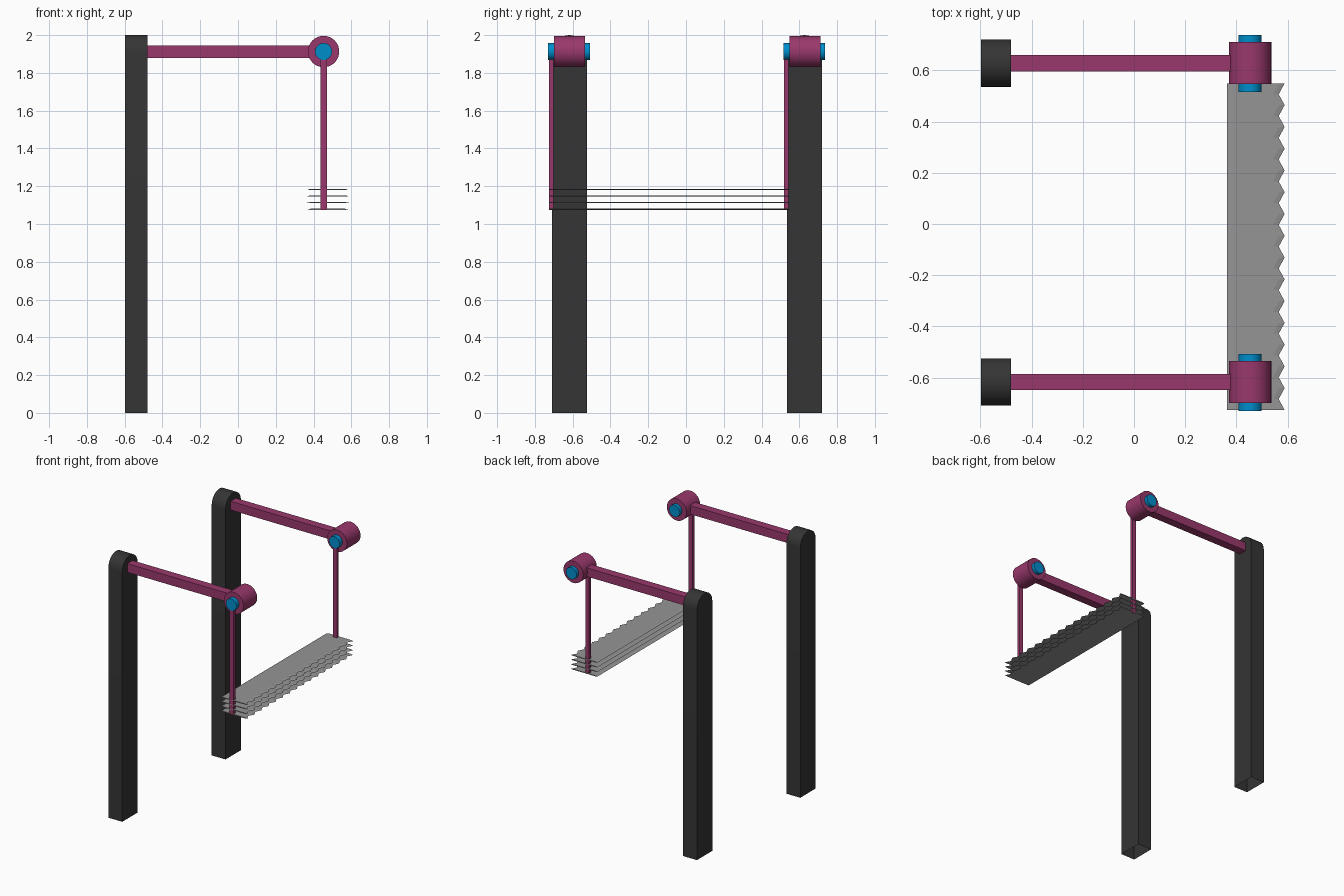
import bpy, bmesh, math
from mathutils import Matrix

if "Cube" in bpy.data.objects:
    bpy.data.objects.remove(bpy.data.objects["Cube"])


def material(name, rgb):
    m = bpy.data.materials.new(name)
    m.diffuse_color = (*rgb, 1)
    m.use_nodes = True
    m.node_tree.nodes["Principled BSDF"].inputs["Base Color"].default_value = m.diffuse_color
    return m


BLACK = material("dark_post", (0.035, 0.035, 0.035))
PURPLE = material("purple", (0.32, 0.04, 0.15))
BLUE = material("blue", (0.0, 0.27, 0.6))
STEEL = material("steel", (0.3, 0.3, 0.3))


def finish(name, bm, mat, smooth=False):
    bmesh.ops.recalc_face_normals(bm, faces=bm.faces)
    me = bpy.data.meshes.new(name)
    bm.to_mesh(me)
    bm.free()
    ob = bpy.data.objects.new(name, me)
    bpy.context.collection.objects.link(ob)
    me.materials.append(mat)
    if smooth:
        bpy.ops.object.select_all(action='DESELECT')
        ob.select_set(True)
        bpy.context.view_layer.objects.active = ob
        bpy.ops.object.shade_smooth_by_angle(angle=math.radians(35))
    return ob


def box(name, lo, hi, mat):
    bm = bmesh.new()
    bmesh.ops.create_cube(bm, size=1)
    for v in bm.verts:
        v.co = [(a + b) / 2 + c * (b - a) for a, b, c in zip(lo, hi, v.co)]
    return finish(name, bm, mat)


def cylinder_y(name, x, z, r, y0, y1, mat):
    bm = bmesh.new()
    place = Matrix.Translation((x, (y0 + y1) / 2, z)) @ Matrix.Rotation(math.pi / 2, 4, 'X')
    bmesh.ops.create_cone(bm, cap_ends=True, segments=32, radius1=r, radius2=r,
                          depth=y1 - y0, matrix=place)
    return finish(name, bm, mat, True)


def post(name, y):
    # arched profile swept in x, left open underneath
    r, n = 0.0925, 16
    prof = [(-r, 0)] + [(-r * math.cos(math.pi * i / n), 2 - r + r * math.sin(math.pi * i / n))
                        for i in range(n + 1)] + [(r, 0)]
    bm = bmesh.new()
    a, b = [[bm.verts.new((x, y + p, z)) for p, z in prof] for x in (-0.597, -0.48)]
    bm.faces.new(a)
    bm.faces.new(b)
    for i in range(len(prof) - 1):
        bm.faces.new((a[i], a[i + 1], b[i + 1], b[i]))
    return finish(name, bm, BLACK, True)


def blade(name, z, y0=-0.726, y1=0.549, teeth=15):
    # strips across the blade: flat middle, ground edges on both sides
    bm = bmesh.new()
    rows = []
    for i in range(2 * teeth + 1):
        y = y0 + (y1 - y0) * i / (2 * teeth)
        tip = 0.588 if i % 2 == 0 else 0.565
        sec = [(0.364, z), (0.384, z + 0.004), (tip - 0.022, z + 0.004),
               (tip, z), (tip - 0.022, z - 0.002), (0.384, z - 0.002)]
        rows.append([bm.verts.new((x, y, h)) for x, h in sec])
    for a, b in zip(rows, rows[1:]):
        for j in range(6):
            k = (j + 1) % 6
            bm.faces.new((a[j], a[k], b[k], b[j]))
    bm.faces.new(rows[0])
    bm.faces.new(rows[-1])
    return finish(name, bm, STEEL)


# the two side assemblies are identical copies shifted along y
HX, HZ = 0.453, 1.913
for side, y in (("front", -0.617), ("back", 0.628)):
    post(side + "_post", y)
    box(side + "_beam", (-0.49, y - 0.032, HZ - 0.033), (0.40, y + 0.032, HZ + 0.033), PURPLE)
    cylinder_y(side + "_hub", HX, HZ, 0.083, y - 0.081, y + 0.083, PURPLE)
    cylinder_y(side + "_axle", HX, HZ, 0.045, y - 0.113, y + 0.109, BLUE)
    box(side + "_hanger", (0.437, y - 0.109, 1.075), (0.470, y - 0.085, 1.89), PURPLE)

# stack of toothed blades
for i in range(4):
    blade(f"blade_{i + 1}", 1.077 + i * 0.0352)
